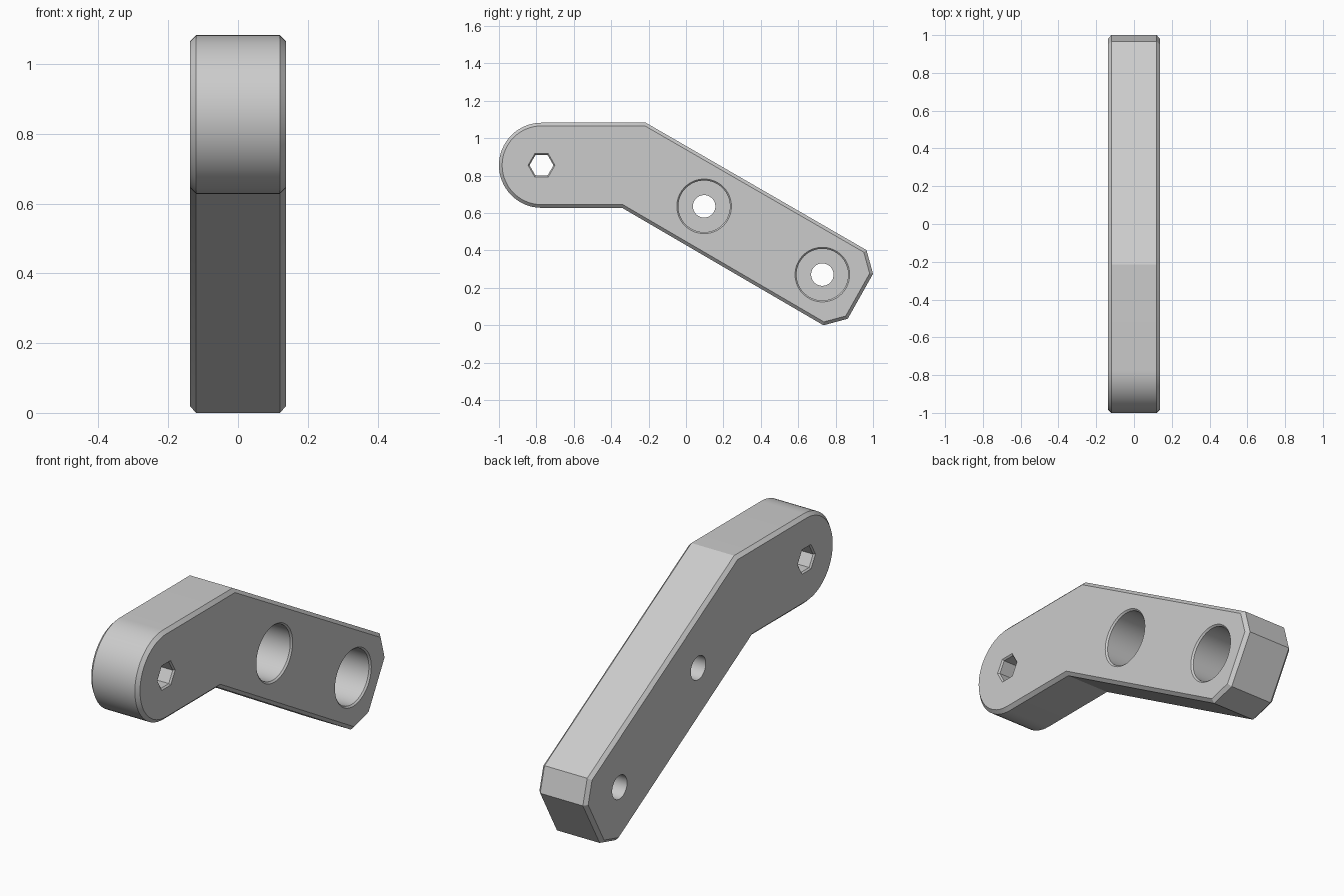
import bpy
import bmesh
from math import cos, sin, pi, radians
from mathutils import Vector

cube = bpy.data.objects.get("Cube")
if cube:
    bpy.data.objects.remove(cube)

HALF = 0.137       # half thickness along x
CHAMFER = 0.017
RADIUS = 0.2275    # rounded end
PIVOT = (-0.7725, 0.8555)

grey = bpy.data.materials.new("plain grey")
grey.use_nodes = True
colour = (0.6, 0.6, 0.6, 1)
grey.diffuse_color = colour
grey.node_tree.nodes["Principled BSDF"].inputs["Base Color"].default_value = colour


def make_object(name, bm):
    bmesh.ops.recalc_face_normals(bm, faces=bm.faces)
    mesh = bpy.data.meshes.new(name)
    bm.to_mesh(mesh)
    bm.free()
    mesh.materials.append(grey)
    obj = bpy.data.objects.new(name, mesh)
    bpy.context.collection.objects.link(obj)
    return obj


def turned_cutter(name, centre, sections, sides):
    """Closed solid along x from (x, radius) sections around a (y, z) centre."""
    bm = bmesh.new()
    rings = []
    for x, r in sections:
        rings.append([bm.verts.new((x, centre[0] + r * cos(2 * pi * i / sides),
                                    centre[1] + r * sin(2 * pi * i / sides)))
                      for i in range(sides)])
    for a, b in zip(rings, rings[1:]):
        for i in range(sides):
            j = (i + 1) % sides
            bm.faces.new((a[i], a[j], b[j], b[i]))
    bm.faces.new(rings[0])
    bm.faces.new(rings[-1])
    obj = make_object(name, bm)
    obj.hide_render = True
    return obj


# Bent arm: rounded end, straight stretch, sloping stretch with cut corners
steps = 32
outline = [(PIVOT[0] + RADIUS * cos(radians(90) + pi * i / steps),
            PIVOT[1] + RADIUS * sin(radians(90) + pi * i / steps))
           for i in range(steps + 1)]
outline += [(-0.342, 0.628), (0.735, 0.0), (0.865, 0.035),
            (1.0, 0.275), (0.965, 0.402), (-0.215, 1.083)]

bm = bmesh.new()
base = bm.faces.new([bm.verts.new((-HALF, y, z)) for y, z in outline])
grown = bmesh.ops.extrude_face_region(bm, geom=[base])
new_verts = [g for g in grown["geom"] if isinstance(g, bmesh.types.BMVert)]
bmesh.ops.translate(bm, verts=new_verts, vec=Vector((2 * HALF, 0, 0)))
if len([f for f in bm.faces if len(f.verts) > 4]) < 2:
    bm.faces.new([v for v in bm.verts if v.co.x < 0])
bmesh.ops.recalc_face_normals(bm, faces=bm.faces)
rims = [e for e in bm.edges if abs(e.verts[0].co.x - e.verts[1].co.x) < 1e-5]
bmesh.ops.bevel(bm, geom=rims, offset=CHAMFER, segments=1, affect='EDGES',
                profile=0.5, clamp_overlap=False)
arm = make_object("bent_arm", bm)

# Hexagonal through hole, eased at both mouths
OUT = HALF + 0.01
cutters = [turned_cutter("hex_hole_cutter", PIVOT,
                         [(-OUT, 0.082), (-HALF + 0.008, 0.064),
                          (HALF - 0.008, 0.064), (OUT, 0.082)], 6)]

# Counterbored bolt holes, wide on the +x side
for n, centre in enumerate([(0.097, 0.636), (0.729, 0.271)]):
    cutters.append(turned_cutter(
        "bolt_hole_cutter_%d" % (n + 1), centre,
        [(-OUT, 0.06), (HALF - 0.2, 0.06), (HALF - 0.2, 0.138),
         (HALF - 0.008, 0.138), (OUT, 0.156)], 64))

bpy.ops.object.select_all(action='DESELECT')
bpy.context.view_layer.objects.active = arm
arm.select_set(True)
for cutter in cutters:
    mod = arm.modifiers.new(cutter.name, 'BOOLEAN')
    mod.operation = 'DIFFERENCE'
    mod.solver = 'EXACT'
    mod.object = cutter
    bpy.ops.object.modifier_apply(modifier=mod.name)
    bpy.data.objects.remove(cutter)

bpy.ops.object.shade_smooth_by_angle(angle=radians(25))
